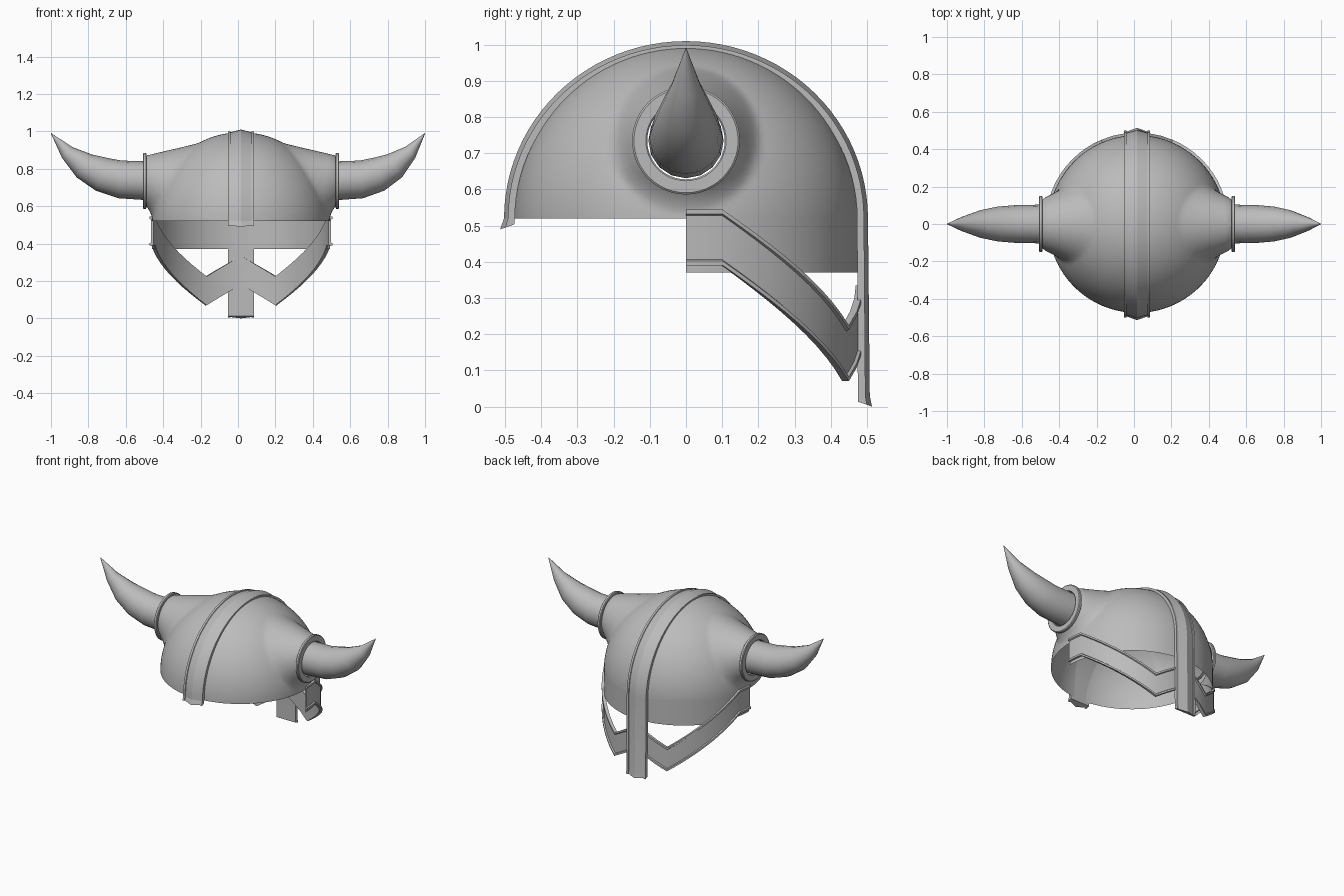
import bpy, bmesh, math
from math import sin, cos, pi, hypot, radians

if "Cube" in bpy.data.objects:
    bpy.data.objects.remove(bpy.data.objects["Cube"])

CX = 0.016          # helmet centre in x
R, Z0 = 0.475, 0.52  # dome radius and rim height
HZ = 0.735          # horn axis height

metal = bpy.data.materials.new("grey metal")
metal.diffuse_color = (0.5, 0.5, 0.5, 1)
metal.use_nodes = True
metal.node_tree.nodes["Principled BSDF"].inputs["Base Color"].default_value = metal.diffuse_color


def finish(name, bm, angle=35):
    bmesh.ops.remove_doubles(bm, verts=bm.verts, dist=0.0002)
    bmesh.ops.recalc_face_normals(bm, faces=bm.faces)
    me = bpy.data.meshes.new(name)
    bm.to_mesh(me)
    bm.free()
    me.materials.append(metal)
    ob = bpy.data.objects.new(name, me)
    bpy.context.collection.objects.link(ob)
    bpy.ops.object.select_all(action='DESELECT')
    ob.select_set(True)
    bpy.context.view_layer.objects.active = ob
    bpy.ops.object.shade_smooth_by_angle(angle=radians(angle))
    return ob


def loft(bm, sections, ring=True, caps=False, loop=False):
    """Skin a list of cross-sections."""
    rows = [[bm.verts.new(p) for p in s] for s in sections]
    n = len(rows[0])
    pairs = list(zip(rows, rows[1:]))
    if loop:
        pairs.append((rows[-1], rows[0]))
    for a, b in pairs:
        for i in range(n if ring else n - 1):
            j = (i + 1) % n
            bm.faces.new((a[i], a[j], b[j], b[i]))
    if caps:
        bm.faces.new(rows[0])
        bm.faces.new(rows[-1])


# Dome: each half is a fan of rings around the horn axis, pulled out to a socket
outline = [(R * cos(pi * i / 56), Z0 + R * sin(pi * i / 56)) for i in range(56)]
outline += [(-R * cos(pi * i / 40), Z0) for i in range(40)]
bm = bmesh.new()
for s in (1, -1):
    sections = []
    for k in range(33):
        row = []
        for by, bz in outline:
            L = hypot(by, bz - HZ)
            d = 0.13 + (L - 0.13) * sin(pi / 2 * k / 32)
            y, z = by * d / L, HZ + (bz - HZ) * d / L
            x = math.sqrt(max(0, R * R - y * y - (z - Z0) ** 2)) if k < 32 or bz == Z0 else 0
            t = min(1, max(0, (d - 0.135) / 0.07))
            x += (0.507 - x) * (1 - t) ** 1.5 if x < 0.507 else 0
            row.append((CX + s * x, y, z))
        sections.append(row)
    loft(bm, sections)
finish("dome", bm)

# Brow band: half cylinder below the dome on the visor side
bm = bmesh.new()
loft(bm, [[(CX + R * cos(pi * i / 40), R * sin(pi * i / 40), z) for i in range(41)]
          for z in (0.37, Z0)], ring=False)
finish("brow_band", bm)

# Crest strap running over the top and down into the nose guard
half = [(0.07, 0.0), (0.07, 0.019), (0.057, 0.019), (0.055, 0.015)]
profile = half + [(0, 0.03)] + [(-x, n) for x, n in reversed(half)]
path = [(-0.475, 0.503, -1.3, -0.45)]
for i in range(49):
    a = pi - pi * i / 48
    path.append((0.473 * cos(a), Z0 + 0.46 * sin(a), cos(a), sin(a)))
path += [(0.475, 0.03, 1.1, 0), (0.475, 0.0135, 1.3, -0.45)]
bm = bmesh.new()
loft(bm, [[(CX + x, y + n * ny, z + n * nz) for x, n in profile]
          for y, z, ny, nz in path], caps=True)
finish("crest_and_nose_guard", bm, 12)

# Visor strip with raised borders, following the helmet's curve
keys = [(0, 0.39), (12, 0.39), (67, 0.07), (90, 0.18)]


def visor_z(deg):
    deg = min(deg, 180 - deg)
    for (a, za), (b, zb) in zip(keys, keys[1:]):
        if deg <= b:
            return za + (zb - za) * (deg - a) / (b - a)


degs = [0, 6, 12] + [12 + 5.5 * i for i in range(1, 11)] + [75, 83, 90]
degs += [180 - d for d in reversed(degs[:-1])]
strip = [(0.469, 0), (0.489, 0), (0.489, 0.012), (0.481, 0.016),
         (0.481, 0.138), (0.489, 0.142), (0.489, 0.154), (0.469, 0.154)]
bm = bmesh.new()
loft(bm, [[(CX + r * cos(radians(d)), r * sin(radians(d)), visor_z(d) + h) for r, h in strip]
          for d in degs], caps=True)
finish("visor", bm, 25)

# Horn rings and horns, one per side
ring_profile = [(0.505, 0.107), (0.505, 0.144), (0.509, 0.149), (0.521, 0.149),
                (0.525, 0.144), (0.525, 0.111), (0.521, 0.107)]
horn = [(0.515, 0.735, 0.104, 0), (0.66, 0.743, 0.101, 5), (0.75, 0.77, 0.093, 20),
        (0.835, 0.815, 0.074, 35), (0.92, 0.887, 0.04, 44), (1.0, 0.99, 0.001, 50)]
for s, side in ((1, "right"), (-1, "left")):
    bm = bmesh.new()
    loft(bm, [[(CX + s * x, r * cos(2 * pi * i / 48), HZ + r * sin(2 * pi * i / 48))
               for x, r in ring_profile] for i in range(48)], loop=True)
    finish(side + "_horn_ring", bm)

    bm = bmesh.new()
    sections = []
    for x, z, r, tilt in horn:
        if s < 0:
            x = 1 - (1 - x) * 0.51 / 0.47
        t = radians(tilt)
        sections.append([(s * (x - r * sin(a) * sin(t)), r * cos(a), z + r * sin(a) * cos(t))
                         for a in (2 * pi * i / 16 for i in range(16))])
    loft(bm, sections)
    finish(side + "_horn", bm, 50)
